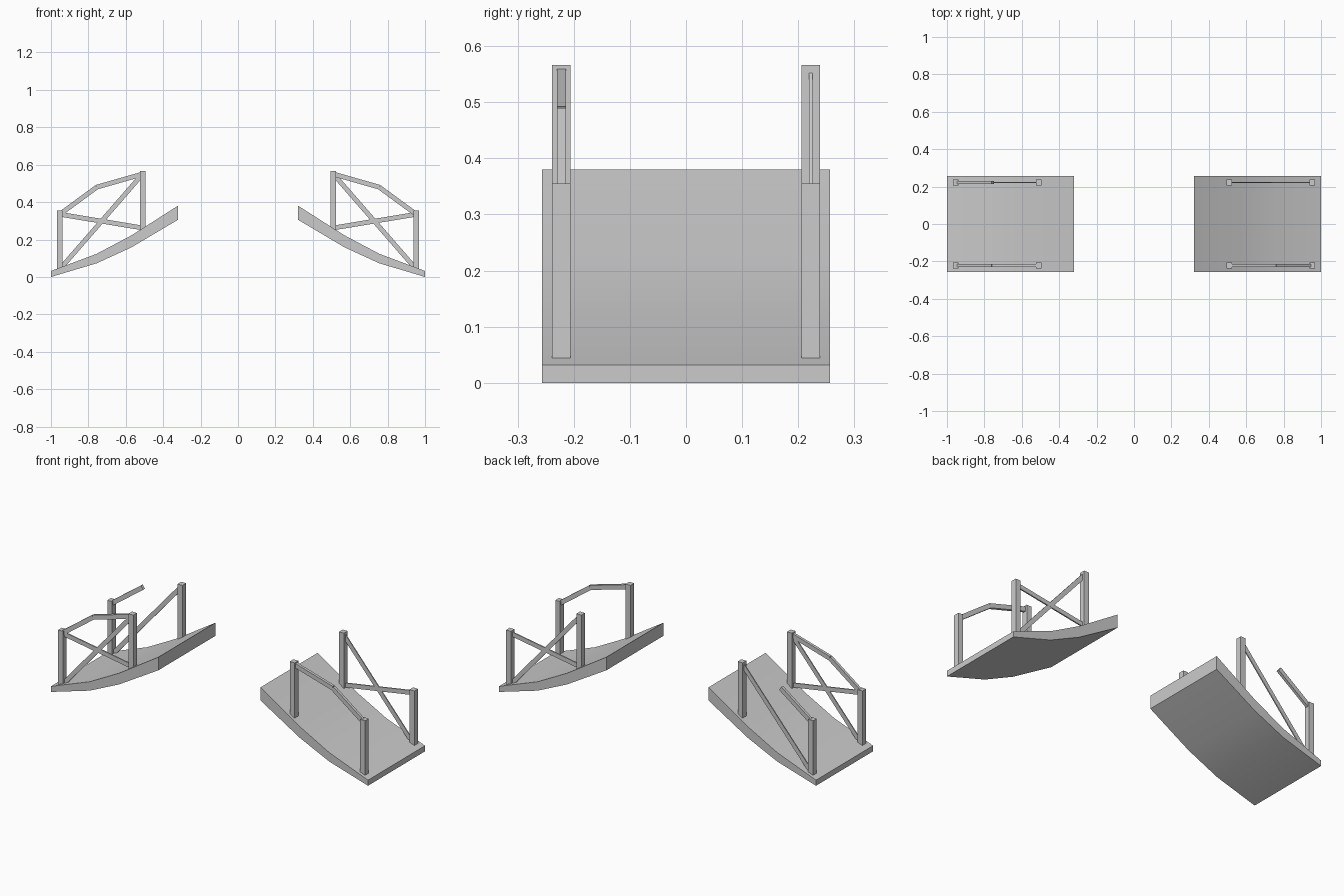
import bpy, bmesh
from mathutils import Vector

if "Cube" in bpy.data.objects:
    bpy.data.objects.remove(bpy.data.objects["Cube"])


def prism(name, outline, y0, y1, smooth=False):
    """Extrude an (x, z) outline along y."""
    bm = bmesh.new()
    a = [bm.verts.new((x, y0, z)) for x, z in outline]
    b = [bm.verts.new((x, y1, z)) for x, z in outline]
    n = len(outline)
    bm.faces.new(a)
    bm.faces.new(b[::-1])
    for i in range(n):
        j = (i + 1) % n
        bm.faces.new((a[i], b[i], b[j], a[j]))
    bmesh.ops.recalc_face_normals(bm, faces=bm.faces)
    mesh = bpy.data.meshes.new(name)
    bm.to_mesh(mesh)
    bm.free()
    ob = bpy.data.objects.new(name, mesh)
    bpy.context.collection.objects.link(ob)
    if smooth:
        bpy.context.view_layer.objects.active = ob
        ob.select_set(True)
        bpy.ops.object.shade_smooth_by_angle()
        ob.select_set(False)
    return ob


def beam(name, p, q, width, y, depth):
    """Rectangular bar between two (x, z) points."""
    p, q = Vector(p), Vector(q)
    d = (q - p).normalized()
    n = Vector((-d.y, d.x)) * width / 2
    prism(name, [p + n, q + n, q - n, p - n], y - depth / 2, y + depth / 2)


# Which railing parts survive on each (end, side) of the broken bridge
parts = {
    (-1, -1): ("low_rail", "high_rail", "rising_brace", "falling_brace"),
    (-1, 1): ("low_rail", "rising_brace"),
    (1, -1): ("low_rail", "high_rail"),
    (1, 1): ("rising_brace", "falling_brace"),
}
# Part: start, end, width, depth (distances measured outward from the gap centre)
bars = {
    "low_rail": ((0.953, 0.335), (0.755, 0.48), 0.025, 0.016),
    "high_rail": ((0.755, 0.48), (0.51, 0.55), 0.025, 0.016),
    "rising_brace": ((0.945, 0.05), (0.51, 0.55), 0.025, 0.006),
    "falling_brace": ((0.953, 0.335), (0.51, 0.262), 0.025, 0.007),
}
deck = [(1, 0), (0.755, 0.073), (0.57, 0.158), (0.322, 0.305),
        (0.322, 0.38), (0.57, 0.222), (0.755, 0.124), (1, 0.032)]
posts = {"outer_post": (0.953, 0.042, 0.355), "inner_post": (0.509, 0.245, 0.566)}

for end, end_name in ((-1, "left"), (1, "right")):
    # Curved deck
    prism(f"{end_name}_deck", [(end * x, z) for x, z in deck], -0.257, 0.257, True)
    for side, side_name in ((-1, "front"), (1, "back")):
        y = side * 0.222
        tag = f"{end_name}_{side_name}_"
        # Upright posts
        for name, (x, z0, z1) in posts.items():
            beam(tag + name, (end * x, z0), (end * x, z1), 0.031, y, 0.033)
        # Handrails and cross braces
        for name in parts[end, side]:
            p, q, w, d = bars[name]
            beam(tag + name, (end * p[0], p[1]), (end * q[0], q[1]), w, y, d)
